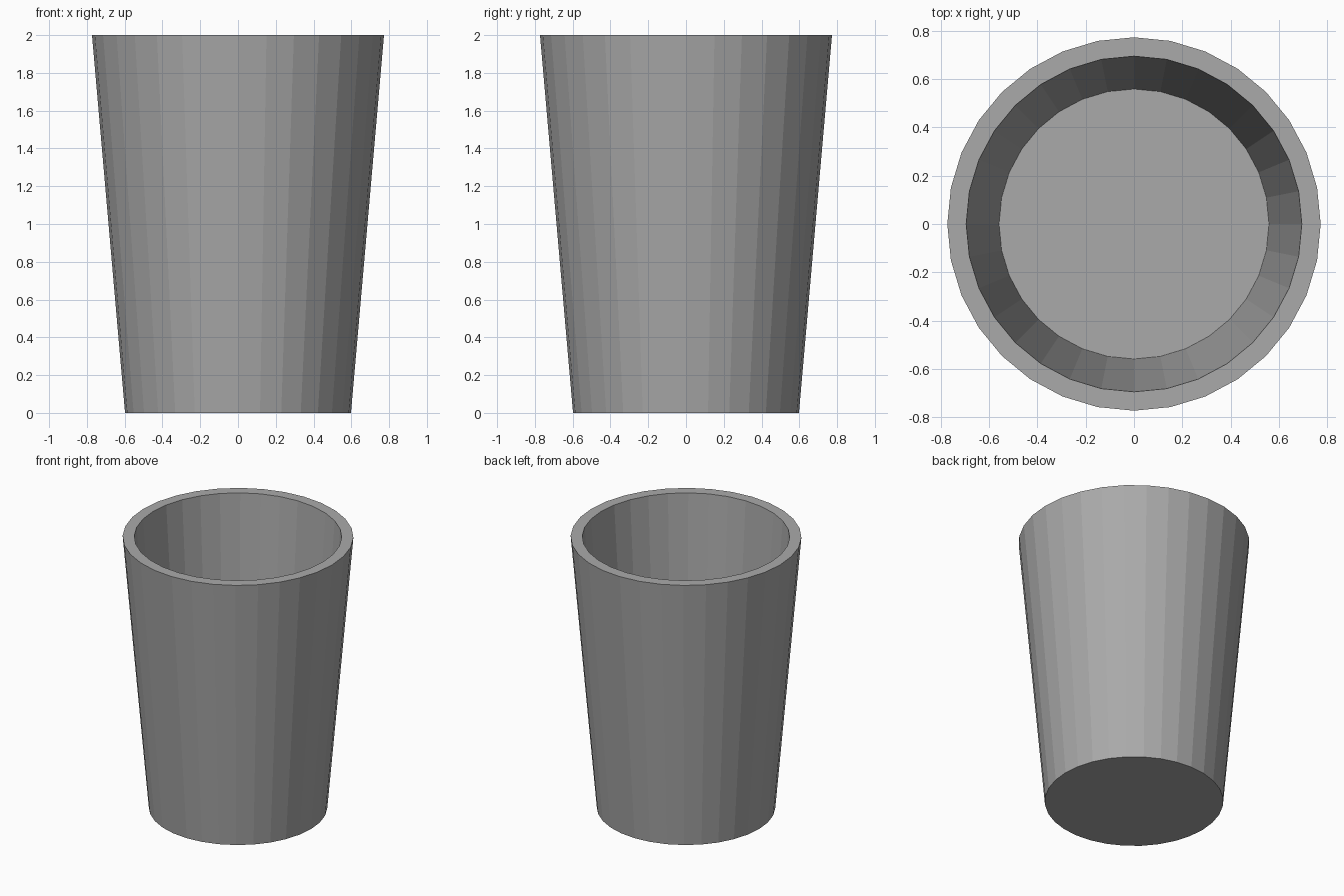
import bpy, bmesh
from math import cos, sin, pi

if "Cube" in bpy.data.objects:
    bpy.data.objects.remove(bpy.data.objects["Cube"])

SIDES = 32
# (radius, height) from outer base, up over the rim, down to the inner floor
PROFILE = [(0.598, 0.0), (0.773, 2.0), (0.695, 2.0), (0.559, 0.08)]

bm = bmesh.new()
rings = [[bm.verts.new((r * cos(2 * pi * i / SIDES), r * sin(2 * pi * i / SIDES), z))
          for i in range(SIDES)] for r, z in PROFILE]

# Outer wall, rim and inner wall
for a, b in zip(rings, rings[1:]):
    for i in range(SIDES):
        j = (i + 1) % SIDES
        bm.faces.new((a[i], a[j], b[j], b[i]))

# Underside and inner floor
bm.faces.new(rings[0][::-1])
bm.faces.new(rings[-1])
bmesh.ops.recalc_face_normals(bm, faces=bm.faces[:])

mesh = bpy.data.meshes.new("cup")
bm.to_mesh(mesh)
bm.free()
cup = bpy.data.objects.new("cup", mesh)
bpy.context.collection.objects.link(cup)

# Darker grey finish
grey = bpy.data.materials.new("dark_grey")
grey.diffuse_color = (0.4, 0.4, 0.4, 1.0)
grey.use_nodes = True
grey.node_tree.nodes["Principled BSDF"].inputs["Base Color"].default_value = grey.diffuse_color
mesh.materials.append(grey)
